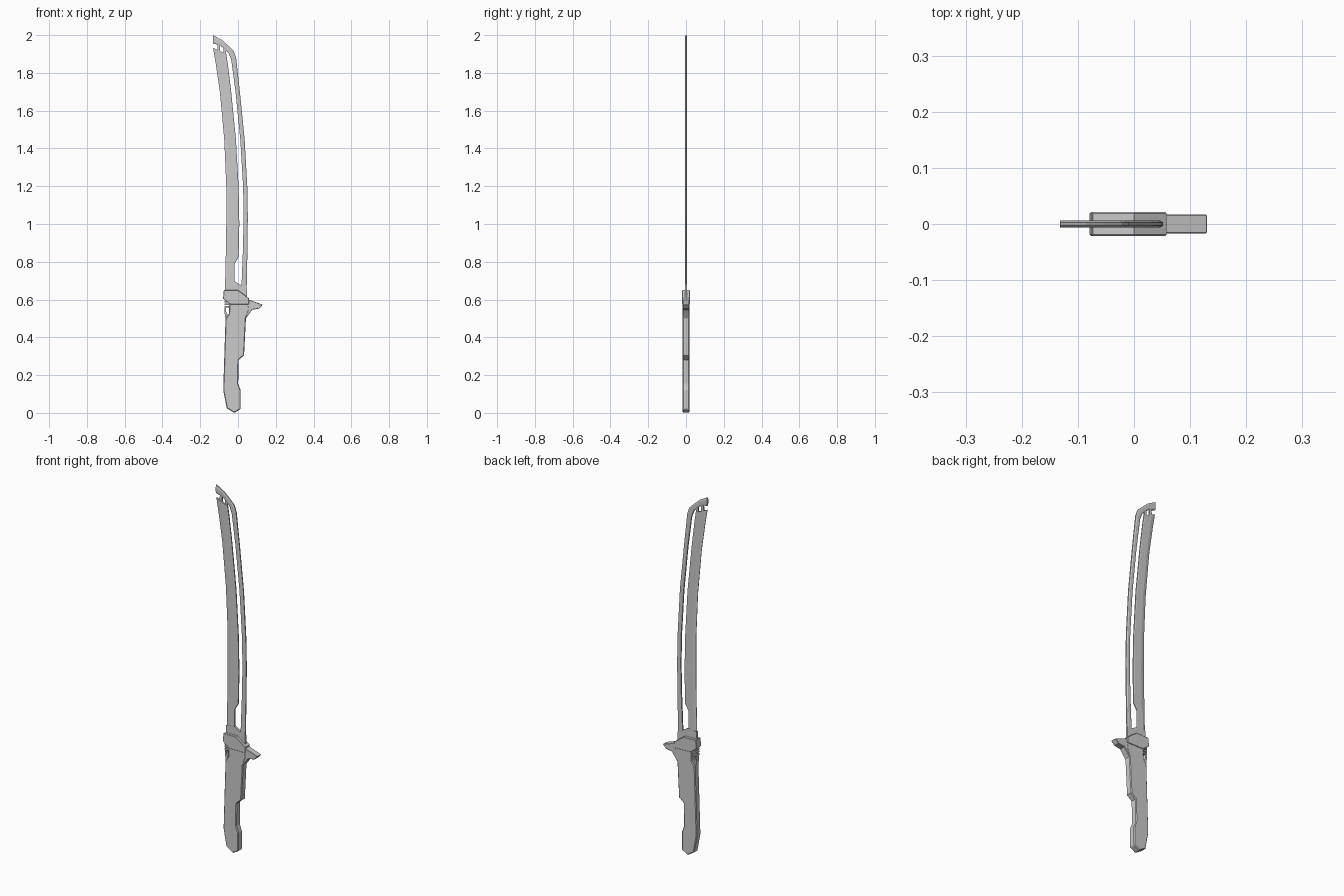
import bpy, bmesh


def make_object(name, verts, faces, chamfer=0.0):
    mesh = bpy.data.meshes.new(name)
    bm = bmesh.new()
    vs = [bm.verts.new(v) for v in verts]
    for f in faces:
        bm.faces.new([vs[i] for i in f])
    bmesh.ops.recalc_face_normals(bm, faces=bm.faces)
    bm.to_mesh(mesh)
    bm.free()
    ob = bpy.data.objects.new(name, mesh)
    bpy.context.collection.objects.link(ob)
    if chamfer:
        mod = ob.modifiers.new("Chamfer", 'BEVEL')
        mod.width = chamfer
        mod.segments = 1
        mod.limit_method = 'ANGLE'
        mod.angle_limit = 1.0
    return ob


def plate(name, outline, half, chamfer=0.0):
    """Extrude an x-z outline evenly to both sides of y = 0."""
    n = len(outline)
    verts = [(x, y, z) for y in (-half, half) for x, z in outline]
    faces = [list(range(n)), list(range(2 * n - 1, n - 1, -1))]
    faces += [(i, (i + 1) % n, n + (i + 1) % n, n + i) for i in range(n)]
    return make_object(name, verts, faces, chamfer)


def strip(name, stations, section):
    """Loft a section of (fraction across, half thickness) along stations."""
    verts, faces = [], []
    ring = [(t, -h) for t, h in section] + [(t, h) for t, h in reversed(section)]
    m = len(ring)
    for xl, zl, xr, zr in stations:
        verts += [(xl + (xr - xl) * t, y, zl + (zr - zl) * t) for t, y in ring]
    for s in range(len(stations) - 1):
        for i in range(m):
            a, b = s * m + i, s * m + (i + 1) % m
            faces.append((a, b, b + m, a + m))
    last = (len(stations) - 1) * m
    faces += [list(range(m)), list(range(last + m - 1, last - 1, -1))]
    return make_object(name, verts, faces)


# Main blade with a ground cutting edge on the left
strip("cutting_blade", [
    (-.070, .64, -.018, .64), (-.068, .69, -.018, .69),
    (-.066, .79, -.018, .79), (-.065, .82, .003, .825),
    (-.062, 1.0, .007, 1.0), (-.062, 1.2, .003, 1.2),
    (-.073, 1.45, -.011, 1.45), (-.096, 1.7, -.036, 1.7),
    (-.118, 1.85, -.053, 1.84), (-.132, 1.932, -.062, 1.9)],
    [(0, .001), (.3, .005), (.93, .005), (1, .003)])

# Slim spine that curls over into the tip
strip("blade_spine", [
    (.018, .66, .046, .66), (.026, .86, .050, .86),
    (.030, 1.04, .052, 1.04), (.027, 1.2, .049, 1.2),
    (.012, 1.45, .035, 1.45), (-.013, 1.7, .010, 1.7),
    (-.036, 1.87, -.010, 1.88), (-.050, 1.905, -.022, 1.915),
    (-.078, 1.932, -.052, 1.945), (-.098, 1.947, -.085, 1.974),
    (-.132, 1.955, -.132, 2.0)],
    [(0, .004), (.2, .006), (.75, .006), (1, .003)])

# Small bridges joining the tip to the cutting blade
for i, (x, z) in enumerate([(-.07, 1.917), (-.102, 1.934)]):
    plate(f"tip_bridge_{i + 1}", [(x - .008, z - .018), (x + .006, z - .024),
                                  (x + .008, z + .016), (x - .006, z + .022)], .004)

# Solid blade root below the slot
plate("blade_root", [(-.070, .62), (-.068, .69), (-.018, .697), (.018, .675),
                     (.046, .68), (.047, .60)], .006)

# Grip with finger recess and pommel
plate("grip", [
    (-.045, .61), (.05, .60), (.06, .55), (.042, .50), (.032, .305), (.003, .28),
    (.001, .155), (.014, .12), (.014, .02), (-.015, .003), (-.02, .0),
    (-.060, .025), (-.078, .12), (-.076, .19), (-.066, .50),
    (-.048, .525)], .018, .004)

# Collar around the blade root
plate("collar", [(-.075, .65), (.0, .65), (.058, .607), (.058, .575),
                 (-.040, .575), (-.068, .595), (-.079, .605)], .021, .002)

# Pointed guard spur
plate("guard_spur", [(.03, .615), (.055, .60), (.131, .573), (.112, .552),
                     (.075, .546), (.042, .50), (.02, .53)], .017, .002)

# Ribs and lower hook of the thumb recess
for i in range(3):
    z = .557 + i * .014
    plate(f"recess_rib_{i + 1}", [(-.072, z), (-.04, z), (-.04, z + .008),
                                  (-.072, z + .008)], .014)
plate("recess_hook", [(-.066, .495), (-.072, .535), (-.070, .557), (-.064, .557),
                      (-.063, .535), (-.055, .52)], .012)
